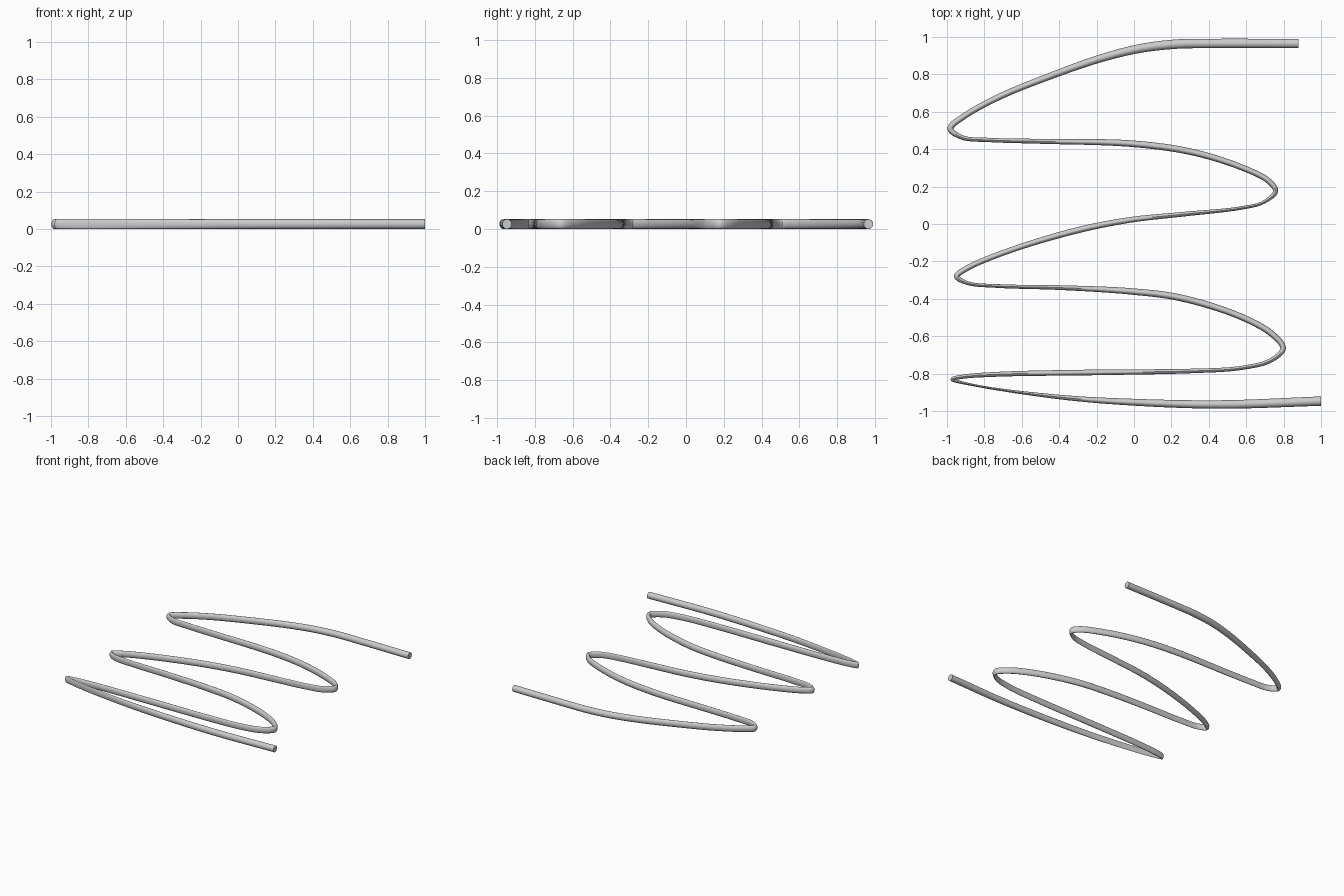
import bpy, bmesh
from mathutils import Vector

if "Cube" in bpy.data.objects:
    bpy.data.objects.remove(bpy.data.objects["Cube"])

# Centre line of the wire seen from above, with its local width: x, y, width
PATH = [
    (0.88, 0.965, .05), (0.38, 0.965, .05), (0.23, 0.962, .05), (0.03, 0.938, .047),
    (-0.18, 0.885, .042), (-0.45, 0.79, .036), (-0.72, 0.68, .033), (-0.91, 0.575, .032),
    (-0.982, 0.51, .032), (-0.92, 0.463, .024), (-0.77, 0.449, .023), (-0.5, 0.442, .026),
    (-0.02, 0.43, .035), (0.3, 0.387, .035), (0.57, 0.305, .032), (0.72, 0.23, .03),
    (0.757, 0.175, .027), (0.69, 0.115, .018), (0.57, 0.085, .018), (0.25, 0.051, .025),
    (-0.02, 0.022, .03), (-0.3, -0.033, .033), (-0.66, -0.14, .03), (-0.89, -0.235, .03),
    (-0.948, -0.28, .029), (-0.89, -0.316, .02), (-0.72, -0.332, .02), (-0.4, -0.34, .025),
    (-0.02, -0.36, .034), (0.25, -0.395, .036), (0.57, -0.495, .034), (0.74, -0.59, .033),
    (0.797, -0.665, .03), (0.73, -0.73, .024), (0.57, -0.77, .022), (0.3, -0.786, .024),
    (-0.18, -0.793, .03), (-0.72, -0.803, .026), (-0.92, -0.817, .022), (-0.972, -0.83, .02),
    (-0.85, -0.863, .012), (-0.4, -0.925, .024), (-0.02, -0.952, .036), (0.46, -0.965, .045),
    (1.0, -0.947, .05),
]
HEIGHT, SIDES, STEPS = 0.052, 16, 8


def smooth_path(keys, steps):
    """Centripetal spline through all keys (x, y, width)."""
    k = [Vector(p) for p in keys]
    k = [2 * k[0] - k[1]] + k + [2 * k[-1] - k[-2]]
    out = []
    for i in range(1, len(k) - 2):
        a, b, c, d = k[i - 1:i + 3]
        t0, t1, t2 = ((q - p).length ** 0.5 for p, q in ((a, b), (b, c), (c, d)))
        m1 = t1 * ((b - a) / t0 - (c - a) / (t0 + t1) + (c - b) / t1)
        m2 = t1 * ((c - b) / t1 - (d - b) / (t1 + t2) + (d - c) / t2)
        for s in range(steps):
            t = s / steps
            out.append(b * (2*t**3 - 3*t**2 + 1) + m1 * (t**3 - 2*t**2 + t)
                       + c * (3*t**2 - 2*t**3) + m2 * (t**3 - t**2))
    return out + [k[-2]]


# Bent wire: oval rings along the path, joined and capped
from math import sin, cos, tau
pts = smooth_path(PATH, STEPS)
bm = bmesh.new()
rings = []
for i, p in enumerate(pts):
    d = pts[min(i + 1, len(pts) - 1)] - pts[max(i - 1, 0)]
    side = Vector((-d.y, d.x, 0)).normalized()
    centre = Vector((p.x, p.y, HEIGHT / 2))
    rings.append([bm.verts.new(centre + side * (p.z / 2 * cos(tau * j / SIDES))
                               + Vector((0, 0, HEIGHT / 2 * sin(tau * j / SIDES))))
                  for j in range(SIDES)])
for r, q in zip(rings, rings[1:]):
    for j in range(SIDES):
        n = (j + 1) % SIDES
        bm.faces.new((r[j], r[n], q[n], q[j]))
bm.faces.new(rings[0])
bm.faces.new(rings[-1][::-1])
bmesh.ops.recalc_face_normals(bm, faces=bm.faces)

mesh = bpy.data.meshes.new("bent_wire")
bm.to_mesh(mesh)
bm.free()
wire = bpy.data.objects.new("bent_wire", mesh)
bpy.context.collection.objects.link(wire)
bpy.context.view_layer.objects.active = wire
wire.select_set(True)
bpy.ops.object.shade_smooth_by_angle(angle=0.7)
